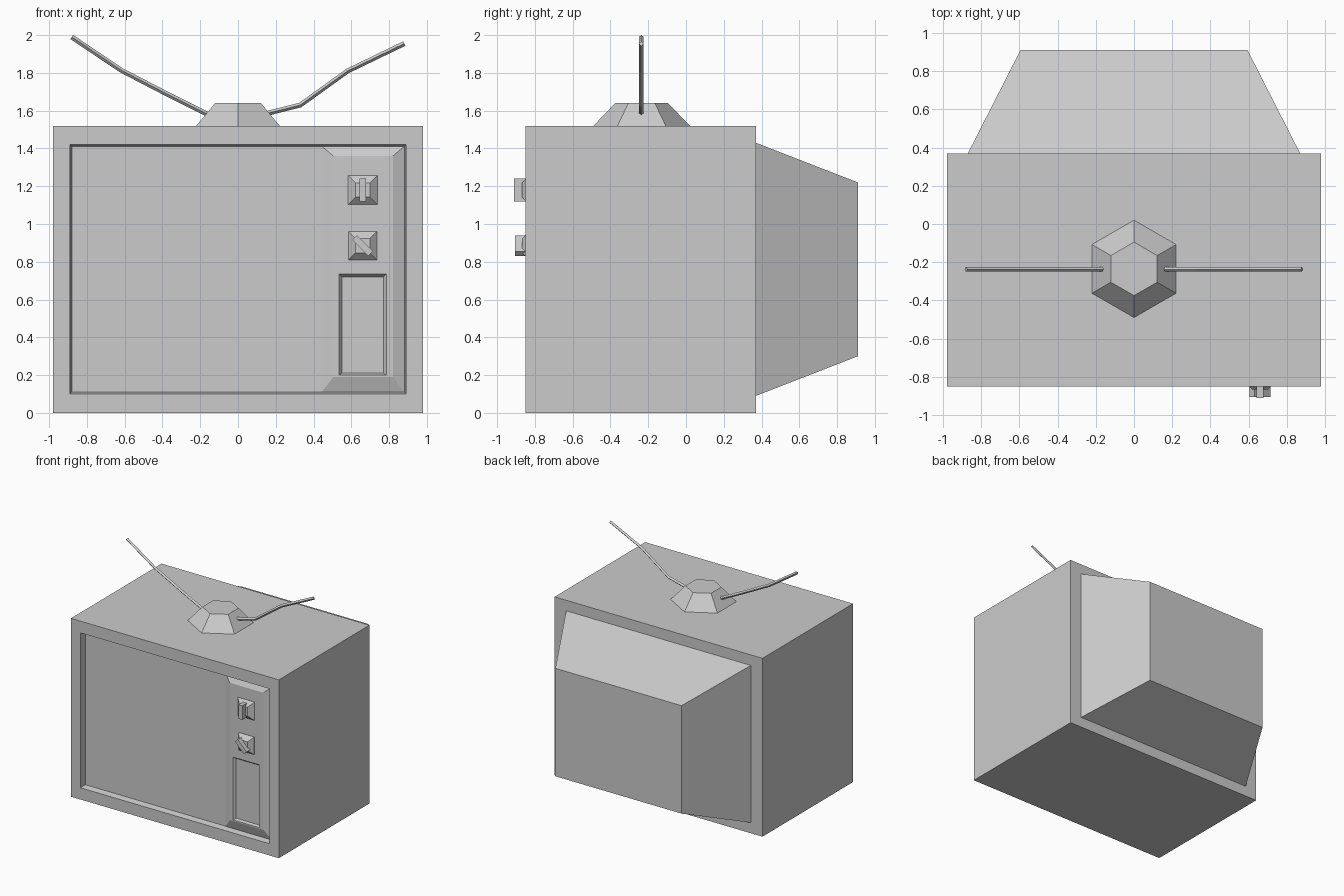
import bpy, bmesh, math
from mathutils import Matrix

if "Cube" in bpy.data.objects:
    bpy.data.objects.remove(bpy.data.objects["Cube"])


def finish(bm, name):
    bmesh.ops.recalc_face_normals(bm, faces=bm.faces)
    mesh = bpy.data.meshes.new(name)
    bm.to_mesh(mesh)
    bm.free()
    obj = bpy.data.objects.new(name, mesh)
    bpy.context.collection.objects.link(obj)
    return obj


def loft(name, rings):
    """Skin rectangles (x0, x1, z0, z1, y) in order and cap both ends."""
    bm = bmesh.new()
    loops = [[bm.verts.new(p) for p in ((a, y, c), (b, y, c), (b, y, d), (a, y, d))]
             for a, b, c, d, y in rings]
    for r, s in zip(loops, loops[1:]):
        for i in range(4):
            j = (i + 1) % 4
            bm.faces.new((r[i], r[j], s[j], s[i]))
    bm.faces.new(loops[0])
    bm.faces.new(loops[-1])
    return finish(bm, name)


# Cabinet: tapered back, box, recessed screen
loft("cabinet", [
    (-0.595, 0.595, 0.30, 1.22, 0.91),
    (-0.87, 0.87, 0.09, 1.43, 0.37),
    (-0.98, 0.98, 0, 1.52, 0.37),
    (-0.98, 0.98, 0, 1.52, -0.85),
    (-0.89, 0.89, 0.10, 1.42, -0.85),
    (-0.88, 0.88, 0.11, 1.41, -0.80),
])

# Raised control panel with a sunken speaker field
loft("control_panel", [
    (0.44, 0.885, 0.105, 1.415, -0.80),
    (0.505, 0.82, 0.19, 1.36, -0.83),
    (0.535, 0.785, 0.20, 0.735, -0.83),
    (0.55, 0.77, 0.21, 0.72, -0.81),
])

# Dials: square pyramid base with a grip bar
for name, z, angle, size, tip in (("upper", 1.18, 0, 0.078, -0.91),
                                  ("lower", 0.885, 45, 0.075, -0.905)):
    cx = 0.66
    loft(name + "_dial_base", [
        (cx - h, cx + h, z - h, z + h, y)
        for h, y in ((size, -0.825), (size, -0.832), (0.038, -0.868))])
    bar = loft(name + "_dial_grip", [
        (-0.018, 0.018, -0.06, 0.06, y) for y in (-0.845, tip)])
    bar.data.transform(Matrix.Translation((cx, 0, z)) @
                       Matrix.Rotation(math.radians(-angle), 4, 'Y'))

# Six-sided antenna base
bm = bmesh.new()
bmesh.ops.create_cone(bm, cap_ends=True, segments=6, radius1=0.255, radius2=0.14, depth=0.12)
if max(v.co.y for v in bm.verts) < 0.25:
    bmesh.ops.rotate(bm, verts=bm.verts, matrix=Matrix.Rotation(math.radians(30), 3, 'Z'))
bmesh.ops.translate(bm, verts=bm.verts, vec=(0, -0.235, 1.58))
finish(bm, "antenna_base")

# Bent antenna rods with four sides
for name, pts in (
    ("left_antenna", ((-0.16, 1.58), (-0.36, 1.68), (-0.62, 1.815), (-0.88, 1.99))),
    ("right_antenna", ((0.16, 1.587), (0.33, 1.63), (0.58, 1.81), (0.88, 1.955))),
):
    curve = bpy.data.curves.new(name, 'CURVE')
    curve.dimensions = '3D'
    curve.bevel_depth = 0.013
    curve.bevel_resolution = 0
    curve.use_fill_caps = True
    spline = curve.splines.new('POLY')
    spline.points.add(len(pts) - 1)
    for p, (x, z) in zip(spline.points, pts):
        p.co = (x, -0.237, z, 1)
    spline.use_smooth = False
    bpy.context.collection.objects.link(bpy.data.objects.new(name, curve))
